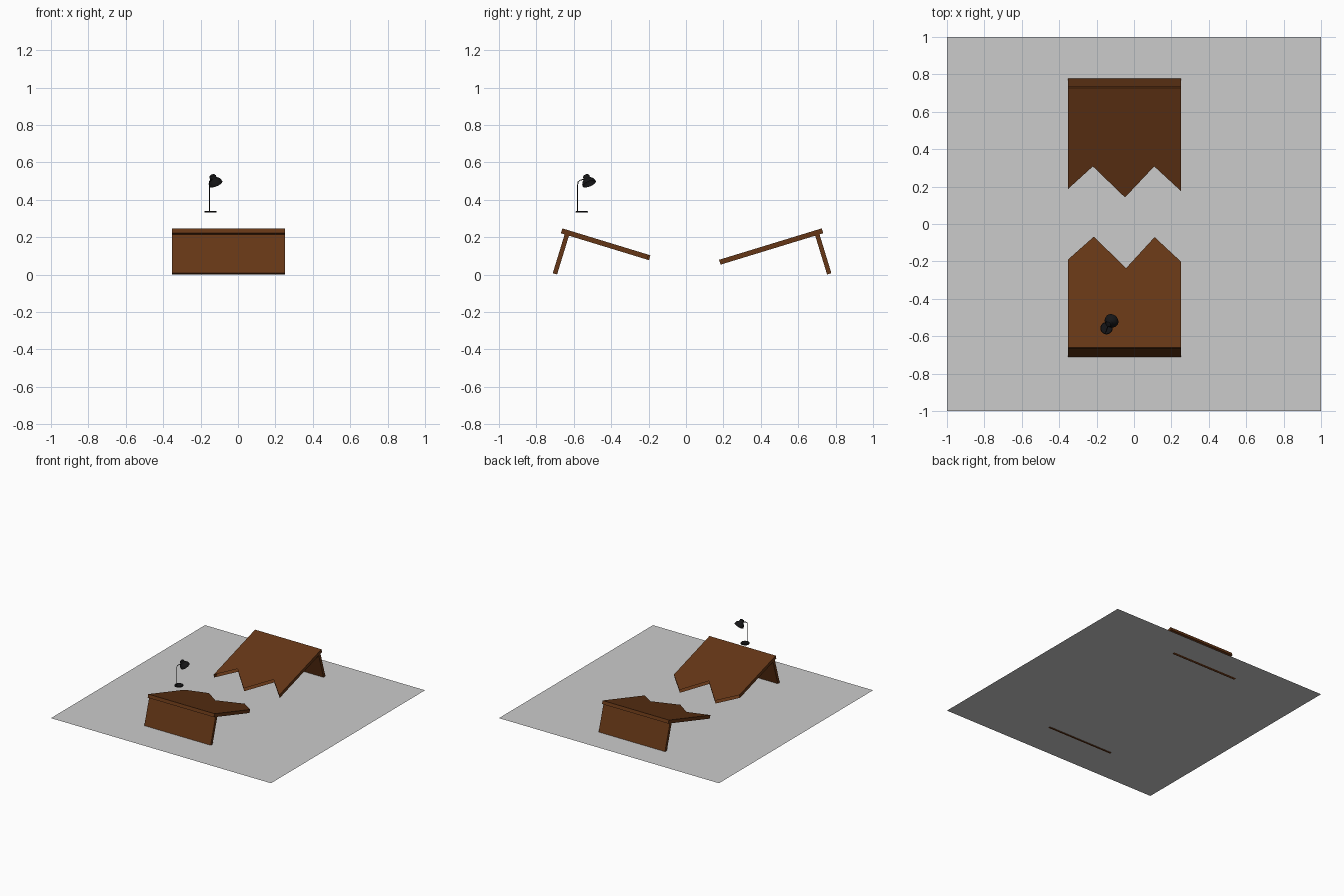
import bpy, bmesh, math
from mathutils import Vector

if "Cube" in bpy.data.objects:
    bpy.data.objects.remove(bpy.data.objects["Cube"])

X0, X1 = -0.353, 0.25
TILT = math.radians(17)
C, S = math.cos(TILT), math.sin(TILT)


def material(name, rgb):
    m = bpy.data.materials.new(name)
    m.diffuse_color = (*rgb, 1)
    m.use_nodes = True
    m.node_tree.nodes["Principled BSDF"].inputs["Base Color"].default_value = m.diffuse_color
    return m


wood = material("brown_wood", (0.13, 0.037, 0.008))
black = material("black_metal", (0.008, 0.008, 0.009))


def finish(bm, name, mat, smooth=False):
    bmesh.ops.recalc_face_normals(bm, faces=bm.faces)
    me = bpy.data.meshes.new(name)
    bm.to_mesh(me)
    bm.free()
    ob = bpy.data.objects.new(name, me)
    bpy.context.collection.objects.link(ob)
    if mat:
        me.materials.append(mat)
    if smooth:
        bpy.ops.object.select_all(action='DESELECT')
        bpy.context.view_layer.objects.active = ob
        ob.select_set(True)
        bpy.ops.object.shade_smooth_by_angle(angle=math.radians(40))
    return ob


def tilted_slab(name, outline, d0, d1, edge_y, side, closed_edges):
    """Extrude an (x, y) outline between two depths below the tilted desk top."""
    bm = bmesh.new()

    def point(x, y, d):
        s = (y - edge_y) * side / C          # distance along the slope
        return bm.verts.new((x, edge_y + side * (C * s - S * d), 0.247 - S * s - C * d))

    top = [point(x, y, d0) for x, y in outline]
    low = [point(x, y, d1) for x, y in outline]
    bm.faces.new(top)
    bm.faces.new(low[::-1])
    n = len(outline)
    for i in closed_edges:
        j = (i + 1) % n
        bm.faces.new((top[i], low[i], low[j], top[j]))
    return finish(bm, name, wood)


def half_desk(name, edge_y, side, jag):
    # broken top: the jagged edge is left open
    outline = [(X0, edge_y), (X1, edge_y)] + jag
    tilted_slab(name + "_top", outline, 0, 0.027, edge_y, side, (0, 1, len(outline) - 1))
    # panel leg
    ya, yb = (edge_y + side * C * s for s in (0.021, 0.045))
    tilted_slab(name + "_leg", [(X0, ya), (X1, ya), (X1, yb), (X0, yb)],
                0.027, 0.244, edge_y, side, range(4))


half_desk("front_desk", -0.661, 1,
          [(X1, -0.2), (0.11, -0.07), (-0.042, -0.236), (-0.215, -0.068), (X0, -0.19)])
half_desk("back_desk", 0.726, -1,
          [(X1, 0.177), (0.108, 0.308), (-0.048, 0.142), (-0.22, 0.308), (X0, 0.187)])

# floor sheet
bm = bmesh.new()
bmesh.ops.create_grid(bm, x_segments=1, y_segments=1, size=1)
for v in bm.verts:
    v.co.z = 0.006
finish(bm, "floor", None)


def lathe(name, profile, origin, axis, seg=32):
    """Revolve (radius, height) points about an axis."""
    bm = bmesh.new()
    q = Vector((0, 0, 1)).rotation_difference(Vector(axis))
    rings = [[bm.verts.new(Vector(origin) + q @ Vector((r * math.cos(a), r * math.sin(a), h)))
              for a in (2 * math.pi * k / seg for k in range(seg))] for r, h in profile]
    for a, b in zip(rings, rings[1:]):
        for k in range(seg):
            bm.faces.new((a[k], a[k - 1], b[k - 1], b[k]))
    bmesh.ops.remove_doubles(bm, verts=bm.verts, dist=1e-5)
    return finish(bm, name, black, True)


# lamp base and bell-shaped shade
lathe("lamp_base", [(0, 0), (0.033, 0), (0.033, 0.006), (0.03, 0.009), (0, 0.009)],
      (-0.147, -0.557, 0.331), (0, 0, 1))
lathe("lamp_shade", [(0.038, 0), (0.036, 0.012), (0.03, 0.023), (0.02, 0.031), (0.018, 0.036),
                     (0.018, 0.046), (0.014, 0.053), (0, 0.055)],
      (-0.119, -0.517, 0.485), (-0.42, -0.42, 1))

# lamp post with bent arm
cu = bpy.data.curves.new("lamp_post", 'CURVE')
cu.dimensions = '3D'
cu.bevel_depth = 0.0025
cu.bevel_resolution = 2
cu.use_fill_caps = True
path = [(-0.152, -0.579, 0.338), (-0.152, -0.579, 0.48), (-0.151, -0.577, 0.495),
        (-0.147, -0.567, 0.504), (-0.137, -0.54, 0.512)]
sp = cu.splines.new('POLY')
sp.points.add(len(path) - 1)
for p, co in zip(sp.points, path):
    p.co = (*co, 1)
cu.materials.append(black)
bpy.context.collection.objects.link(bpy.data.objects.new("lamp_post", cu))
